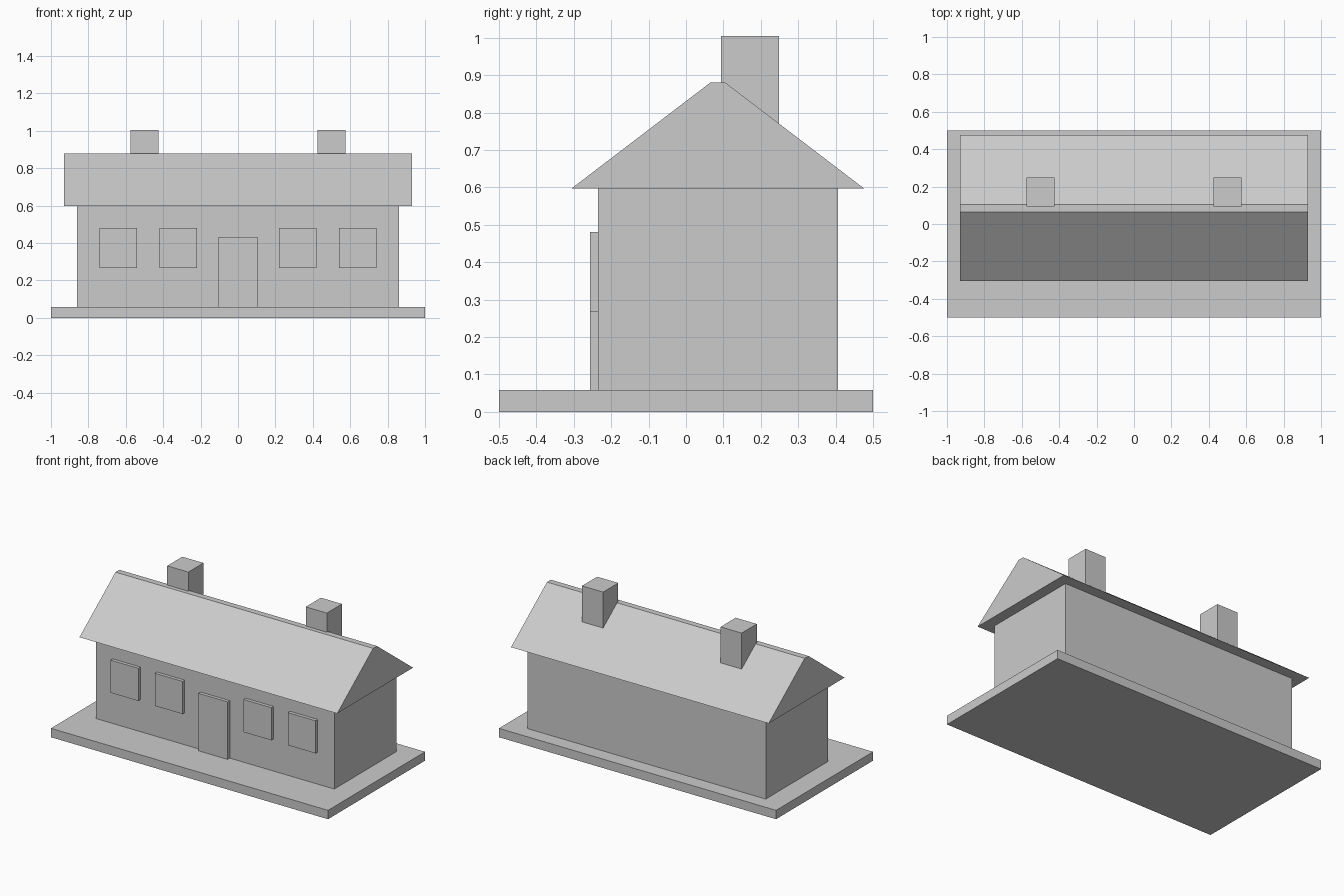
import bpy
import bmesh

cube = bpy.data.objects.get("Cube")
if cube:
    bpy.data.objects.remove(cube, do_unlink=True)

# Single plain material
grey = bpy.data.materials.new("plain_grey")
grey.use_nodes = True
colour = (0.6, 0.6, 0.6, 1)
grey.diffuse_color = colour
grey.node_tree.nodes["Principled BSDF"].inputs["Base Color"].default_value = colour


def prism(name, profile, x0, x1):
    """Extrude a (y, z) profile along x from x0 to x1."""
    bm = bmesh.new()
    face = bm.faces.new([bm.verts.new((x0, y, z)) for y, z in profile])
    ext = bmesh.ops.extrude_face_region(bm, geom=[face])
    moved = [v for v in ext["geom"] if isinstance(v, bmesh.types.BMVert)]
    bmesh.ops.translate(bm, verts=moved, vec=(x1 - x0, 0, 0))
    bmesh.ops.recalc_face_normals(bm, faces=bm.faces)
    mesh = bpy.data.meshes.new(name)
    bm.to_mesh(mesh)
    bm.free()
    mesh.materials.append(grey)
    obj = bpy.data.objects.new(name, mesh)
    bpy.context.collection.objects.link(obj)
    return obj


def box(name, x, y, z):
    """Box from (min, max) pairs on each axis."""
    profile = [(y[0], z[0]), (y[1], z[0]), (y[1], z[1]), (y[0], z[1])]
    return prism(name, profile, *x)


BASE_TOP, EAVE, FRONT = 0.058, 0.597, -0.235

# Ground slab and house body
box("base_slab", (-1, 1), (-0.5, 0.5), (0, BASE_TOP))
box("walls", (-0.86, 0.86), (FRONT, 0.406), (BASE_TOP, EAVE))

# Gabled roof with a narrow flat ridge
prism("roof", [(-0.306, EAVE), (0.476, EAVE), (0.105, 0.88), (0.065, 0.88)],
      -0.93, 0.93)

# Door and windows stand slightly proud of the front wall
relief = (-0.257, FRONT)
box("door", (-0.105, 0.105), relief, (BASE_TOP, 0.433))

for side, sign in (("left", 1), ("right", -1)):
    for place, centre in (("inner", 0.32), ("outer", 0.64)):
        x = sign * centre
        box(f"{side}_{place}_window", (x - 0.1, x + 0.1), relief, (0.267, 0.48))
    # Chimney on the rear slope
    x = sign * 0.5
    box(f"{side}_chimney", (x - 0.076, x + 0.076), (0.093, 0.249), (0.72, 1.005))
